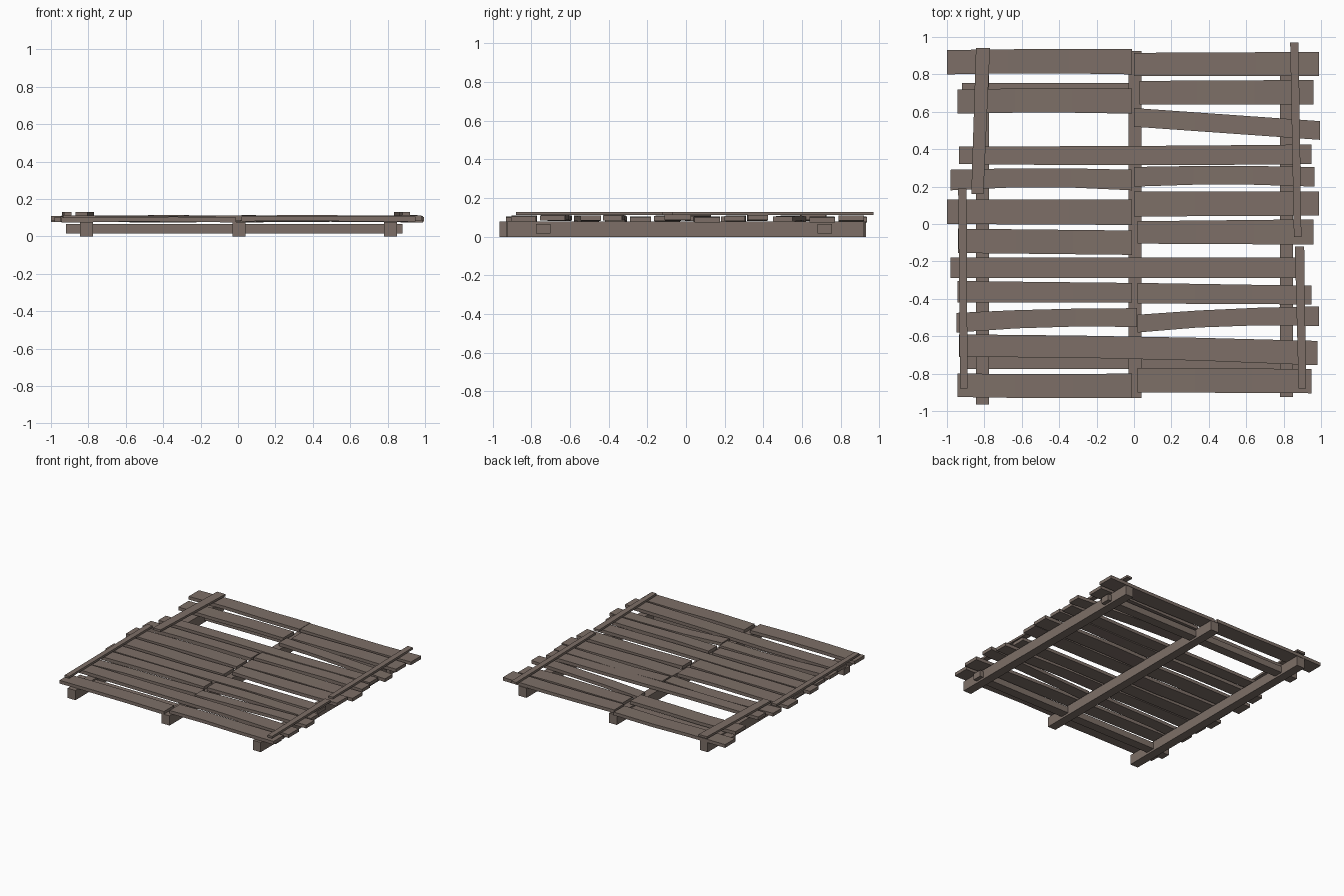
import bpy, bmesh, math

wood = bpy.data.materials.new("weathered_wood")
wood.diffuse_color = (0.205, 0.159, 0.136, 1)


def board(name, stations, z0, z1, along_y=False, wave=0.0, phase=0.0):
    """Board lofted through stations (position, low edge, high edge), optionally warped in z."""
    bm = bmesh.new()
    rings = []
    for i, (p, lo, hi) in enumerate(stations):
        dz = wave * math.sin(phase + i * 2.1)
        corners = [(lo, z0), (hi, z0), (hi, z1), (lo, z1)]
        rings.append([bm.verts.new((c, p, z + dz) if along_y else (p, c, z + dz))
                      for c, z in corners])
    for a, b in zip(rings, rings[1:]):
        for k in range(4):
            bm.faces.new((a[k], a[(k + 1) % 4], b[(k + 1) % 4], b[k]))
    bm.faces.new(rings[0])
    bm.faces.new(rings[-1][::-1])
    bmesh.ops.recalc_face_normals(bm, faces=bm.faces)
    me = bpy.data.meshes.new(name)
    bm.to_mesh(me)
    bm.free()
    me.materials.append(wood)
    ob = bpy.data.objects.new(name, me)
    bpy.context.collection.objects.link(ob)


def warped(x0, lo0, hi0, x1, lo1, hi1, bend=0.0):
    """Four stations between two plank ends, with a slight sideways bend."""
    out = []
    for t, b in ((0, 0), (0.33, 1), (0.66, 1), (1, 0)):
        out.append((x0 + (x1 - x0) * t, lo0 + (lo1 - lo0) * t + b * bend,
                    hi0 + (hi1 - hi0) * t + b * bend * 0.5))
    return out


# Ground beams
board("left_beam", [(-0.965, -0.845, -0.775), (0.93, -0.845, -0.775)], 0, 0.078, True)
board("middle_beam", [(-0.93, -0.03, 0.04), (0.925, -0.03, 0.04)], 0, 0.078, True)
board("right_beam", [(-0.925, 0.78, 0.85), (0.92, 0.78, 0.85)], 0, 0.078, True)

# Cross bars running through the beams
board("front_cross_bar", [(-0.92, -0.775, -0.70), (0.88, -0.775, -0.70)], 0.016, 0.066)
board("back_cross_bar", [(-0.92, 0.68, 0.755), (0.88, 0.68, 0.755)], 0.016, 0.066)

# Deck planks: x0, low, high, x1, low, high, bend
planks = [
    (-1.00, 0.80, 0.93, -0.01, 0.80, 0.935, 0.005),
    (0.00, 0.79, 0.915, 0.99, 0.79, 0.92, 0),
    (-0.945, 0.59, 0.72, -0.01, 0.59, 0.725, 0.005),
    (0.03, 0.64, 0.765, 0.96, 0.64, 0.77, 0),
    (0.00, 0.52, 0.62, 0.995, 0.45, 0.55, 0),
    (-0.935, 0.32, 0.415, 0.95, 0.32, 0.425, -0.005),
    (-0.98, 0.18, 0.29, -0.01, 0.18, 0.29, 0.015),
    (0.00, 0.20, 0.305, 0.965, 0.20, 0.305, 0.01),
    (-1.00, 0.00, 0.13, -0.01, -0.005, 0.13, 0),
    (0.00, 0.04, 0.175, 0.99, 0.045, 0.175, 0),
    (-0.94, -0.155, -0.025, -0.01, -0.165, -0.035, 0),
    (0.02, -0.105, 0.015, 0.96, -0.11, 0.025, 0),
    (-0.98, -0.29, -0.18, 0.91, -0.29, -0.18, 0),
    (-0.945, -0.42, -0.305, -0.01, -0.42, -0.315, 0),
    (0.02, -0.425, -0.315, 0.95, -0.43, -0.33, 0),
    (-0.95, -0.58, -0.475, 0.015, -0.55, -0.45, 0.012),
    (0.02, -0.58, -0.485, 0.99, -0.545, -0.44, 0.015),
    (-0.935, -0.71, -0.59, 0.98, -0.755, -0.625, 0.01),
    (-0.945, -0.925, -0.80, -0.01, -0.93, -0.80, -0.003),
    (0.02, -0.90, -0.77, 0.95, -0.905, -0.775, 0),
]
for i, p in enumerate(planks):
    lift = 0.004 * (i % 3 - 1)
    board(f"deck_plank_{i + 1}", warped(*p), 0.081 + lift, 0.107 + lift,
          wave=0.003, phase=i * 1.3)

# Thin battens lying over the plank ends: y, low x, high x
battens = {
    "left_back_batten": [(0.16, -0.87, -0.805), (0.94, -0.845, -0.77)],
    "left_front_batten": [(-0.88, -0.93, -0.89), (0.19, -0.94, -0.895)],
    "right_back_batten": [(-0.07, 0.855, 0.895), (0.97, 0.835, 0.88)],
    "right_front_batten": [(-0.88, 0.88, 0.92), (-0.12, 0.86, 0.91)],
}
for name, st in battens.items():
    board(name, st, 0.112, 0.129, True)
